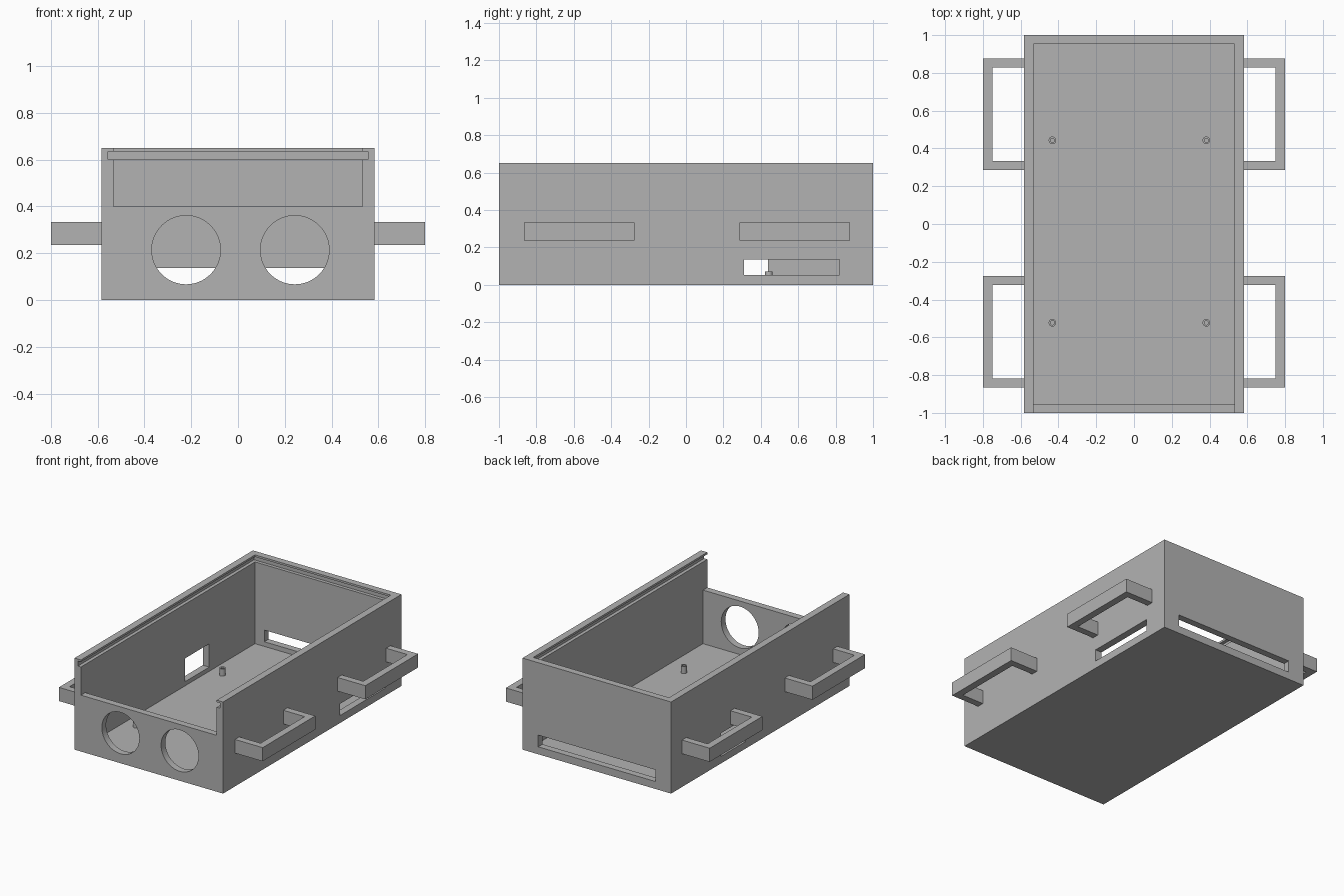
import bpy
import bmesh

cube = bpy.data.objects.get("Cube")
if cube:
    bpy.data.objects.remove(cube, do_unlink=True)

grey = bpy.data.materials.new("plain_grey")
grey.use_nodes = True
colour = (0.45, 0.45, 0.45, 1)
grey.diffuse_color = colour
grey.node_tree.nodes["Principled BSDF"].inputs["Base Color"].default_value = colour


def box(name, x, y, z):
    """Box from (low, high) ranges on each axis."""
    mesh = bpy.data.meshes.new(name)
    bm = bmesh.new()
    bmesh.ops.create_cube(bm, size=1)
    for v in bm.verts:
        v.co = [r[0] if c < 0 else r[1] for c, r in zip(v.co, (x, y, z))]
    bm.to_mesh(mesh)
    bm.free()
    mesh.materials.append(grey)
    ob = bpy.data.objects.new(name, mesh)
    bpy.context.collection.objects.link(ob)
    return ob


def cylinder(name, radius, depth, centre, sides, rotation=(0, 0, 0)):
    bpy.ops.mesh.primitive_cylinder_add(vertices=sides, radius=radius, depth=depth,
                                        location=centre, rotation=rotation)
    ob = bpy.context.object
    ob.name = name
    ob.data.materials.append(grey)
    return ob


def cut(target, cutter):
    """Subtract the cutter, apply, and discard it."""
    cutter.hide_render = True
    mod = target.modifiers.new("cut", "BOOLEAN")
    mod.operation = "DIFFERENCE"
    mod.solver = "EXACT"
    mod.object = cutter
    select(target)
    bpy.ops.object.modifier_apply(modifier=mod.name)
    bpy.data.objects.remove(cutter, do_unlink=True)


def select(ob):
    bpy.ops.object.select_all(action="DESELECT")
    ob.select_set(True)
    bpy.context.view_layer.objects.active = ob


def smooth(ob):
    select(ob)
    bpy.ops.object.shade_smooth_by_angle()


W, H = 0.583, 0.65           # half width and height of the case
IN, BACK = 0.533, 0.952      # inner half width and half length
FLOOR = 0.02

# Open case: cavity, lowered front wall and lid groove
case = box("case", (-W, W), (-1, 1), (0, H))
cut(case, box("cavity", (-IN, IN), (-BACK, BACK), (FLOOR, 0.8)))
cut(case, box("front_notch", (-IN, IN), (-1.1, -0.9), (0.4, 0.8)))
cut(case, box("lid_groove", (-0.557, 0.557), (-1.1, 0.976), (0.6, 0.636)))

# Openings: back slot, left slot, right window, two round front holes
cut(case, box("back_slot", (-0.46, 0.46), (0.9, 1.1), (0.053, 0.136)))
cut(case, box("left_slot", (0.5, 0.7), (0.31, 0.82), (0.053, 0.136)))
cut(case, box("right_window", (-0.7, -0.5), (0.165, 0.438), (0.05, 0.215)))
for x in (-0.222, 0.243):
    cut(case, cylinder("front_hole", 0.147, 0.2, (x, -1, 0.214), 64, (1.570796, 0, 0)))
smooth(case)

# Hollow mounting posts on the floor
for x in (-0.432, 0.383):
    for y in (-0.523, 0.443):
        post = cylinder("mounting_post", 0.02, 0.05, (x, y, FLOOR + 0.025), 32)
        cut(post, cylinder("post_bore", 0.011, 0.2, (x, y, FLOOR + 0.1), 32))
        smooth(post)

# U-shaped carrying handles, two on each side
for side, label in ((1, "left"), (-1, "right")):
    for (y0, y1), place in (((-0.866, -0.276), "front"), ((0.285, 0.877), "back")):
        def span(a, b):
            return tuple(sorted((side * a, side * b)))
        handle = box(f"{place}_{label}_handle", span(W, 0.8), (y0, y1), (0.236, 0.333))
        cut(handle, box("handle_gap", span(W - 0.1, 0.75), (y0 + 0.048, y1 - 0.048), (0, 0.6)))
